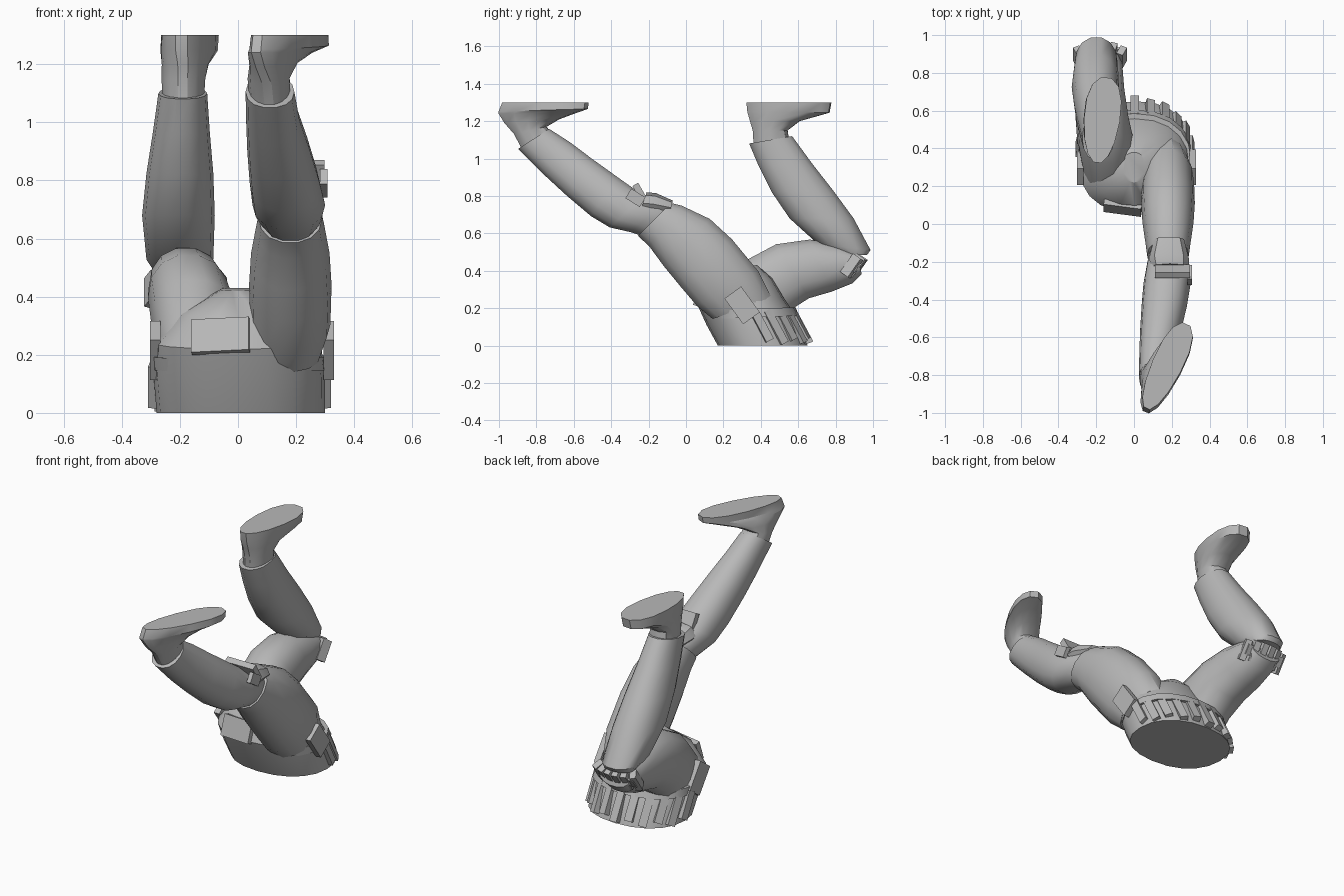
import bpy, bmesh, math
from mathutils import Vector, Matrix

grey = bpy.data.materials.new("plain grey")
grey.diffuse_color = (0.48, 0.48, 0.48, 1)


def finish(name, bm, smooth=True):
    bmesh.ops.recalc_face_normals(bm, faces=bm.faces)
    me = bpy.data.meshes.new(name)
    bm.to_mesh(me)
    bm.free()
    me.materials.append(grey)
    ob = bpy.data.objects.new(name, me)
    bpy.context.collection.objects.link(ob)
    if smooth:
        bpy.ops.object.select_all(action='DESELECT')
        ob.select_set(True)
        bpy.context.view_layer.objects.active = ob
        bpy.ops.object.shade_smooth_by_angle(angle=math.radians(32))
    return ob


def loft(name, rings, sides=14, egg=0.0, power=0.9):
    """Each ring: end a (x, y, z), end b (x, y, z), half width."""
    bm = bmesh.new()
    loops = []
    for a, b, hw in rings:
        a, b = Vector(a), Vector(b)
        mid, half = (a + b) / 2, (a - b) / 2
        side = Vector((half.y, -half.x, 0)).normalized()
        if side.x < 0:
            side.negate()
        loop = []
        for i in range(sides):
            t = 2 * math.pi * i / sides
            c, s = math.cos(t), math.sin(t)
            c = math.copysign(abs(c) ** power, c)
            s = math.copysign(abs(s) ** power, s)
            loop.append(bm.verts.new(mid + half * s + side * c * hw * (1 + egg * s)))
        loops.append(loop)
    for p, q in zip(loops, loops[1:]):
        for i in range(sides):
            j = (i + 1) % sides
            bm.faces.new((p[i], p[j], q[j], q[i]))
    bm.faces.new(loops[0])
    bm.faces.new(loops[-1])
    return finish(name, bm)


def limb(name, rows, **kw):
    """Rows: x, upper y z, lower y z, half width."""
    return loft(name, [((x, y1, z1), (x, y2, z2), w) for x, y1, z1, y2, z2, w in rows], **kw)


def block(name, loc, size, lean=0, turn=0, roll=0):
    bm = bmesh.new()
    m = (Matrix.Translation(loc) @ Matrix.Rotation(math.radians(lean), 4, 'X')
         @ Matrix.Rotation(math.radians(turn), 4, 'Z') @ Matrix.Rotation(math.radians(roll), 4, 'Y')
         @ Matrix.Diagonal((*size, 1)))
    bmesh.ops.create_cube(bm, size=1, matrix=m)
    for v in bm.verts:
        v.co.z = max(v.co.z, 0)
    return finish(name, bm, False)


# Pelvis, cut flat at the waist
limb("pelvis", [
    (0.01, .17, 0, .65, 0, .29), (0.005, .11, .11, .60, .14, .295),
    (0.0, .06, .22, .52, .26, .285), (0.0, .10, .33, .46, .36, .2),
    (0.0, .22, .42, .38, .43, .06)], sides=20)

# Leg reaching forward
limb("front_thigh", [
    (.165, .46, .26, .14, .14, .12), (.18, .39, .40, .055, .21, .138),
    (.18, .25, .57, -.03, .31, .142), (.18, .13, .68, -.12, .42, .135),
    (.18, -.02, .75, -.20, .53, .118), (.18, -.08, .765, -.26, .585, .11)])
limb("front_shin", [
    (.18, -.06, .73, -.22, .58, .085), (.18, -.11, .76, -.30, .605, .11),
    (.175, -.22, .80, -.41, .63, .125), (.16, -.36, .90, -.51, .69, .12),
    (.14, -.50, 1.0, -.64, .80, .108), (.12, -.62, 1.09, -.77, .92, .092),
    (.11, -.73, 1.16, -.90, 1.05, .084)])
loft("front_boot", [
    ((.11, -.70, 1.12), (.11, -.87, 1.03), .072), ((.11, -.745, 1.17), (.10, -.92, 1.13), .072),
    ((.16, -.68, 1.21), (.075, -.97, 1.19), .072), ((.22, -.60, 1.24), (.06, -1.0, 1.24), .078),
    ((.28, -.53, 1.265), (.06, -1.0, 1.25), .082), ((.28, -.525, 1.3), (.065, -.98, 1.3), .08)], egg=.15)

# Leg folded backward
limb("back_thigh", [
    (-.14, .14, .26, .50, .08, .13), (-.15, .32, .46, .55, .18, .15),
    (-.17, .48, .545, .66, .25, .14), (-.18, .66, .57, .78, .285, .128),
    (-.18, .80, .545, .89, .33, .118), (-.18, .91, .50, .94, .38, .10)])
limb("back_shin", [
    (-.195, .97, .485, .84, .48, .09), (-.2, .99, .51, .70, .545, .115),
    (-.205, .90, .68, .55, .68, .125), (-.2, .79, .83, .455, .82, .115),
    (-.195, .68, .97, .385, .96, .098), (-.19, .57, 1.12, .335, 1.08, .084)])
loft("back_boot", [
    ((-.19, .56, 1.06), (-.19, .36, 1.06), .072), ((-.185, .545, 1.15), (-.19, .355, 1.15), .075),
    ((-.175, .61, 1.2), (-.19, .34, 1.2), .08), ((-.15, .77, 1.245), (-.195, .325, 1.25), .095),
    ((-.145, .78, 1.3), (-.195, .32, 1.3), .095)], egg=.15)

# Knee guard and straps on the forward leg
limb("front_knee_guard", [(.185, -.07, .775, -.09, .70, .08), (.185, -.16, .815, -.2, .70, .105),
                          (.19, -.21, .82, -.25, .70, .10)], sides=8)
block("front_knee_strap", (.205, -.25, .825), (.185, .035, .085), lean=30)
block("front_knee_buckle", (.295, -.27, .79), (.025, .09, .06), lean=-32)

# Row of pads on the folded knee
for i in range(6):
    u = (i - 2.5) / 2.5
    block("back_knee_pad", (-.18 + .115 * u, .915 - .03 * u * u, .425), (.036, .055, .12), lean=-35, turn=-25 * u)
block("back_knee_band", (-.18, .9, .425), (.25, .04, .06), lean=-35)

# Pouches around the back of the waist
for i in range(11):
    a = math.radians(12 + 15.6 * i)
    c, s = math.cos(a), math.sin(a)
    tall = .2 if i % 2 else .16
    block("waist_pouch", (.005 + .285 * c, .355 + .25 * s, .095), (.045, .065, tall),
          lean=28, turn=math.degrees(a) - 90)
# Belt band behind the pouches
limb("belt", [(.005, .105, .14, .605, .16, .303), (.0, .085, .185, .585, .205, .302)], sides=20)

# Hip pouches and front flap
block("right_hip_pouch", (.312, .3, .215), (.035, .11, .17), lean=36)
block("left_hip_pouch", (-.285, .3, .215), (.035, .11, .17), lean=36)
block("front_flap", (-.06, .085, .265), (.2, .03, .12), lean=-20, turn=-8)
